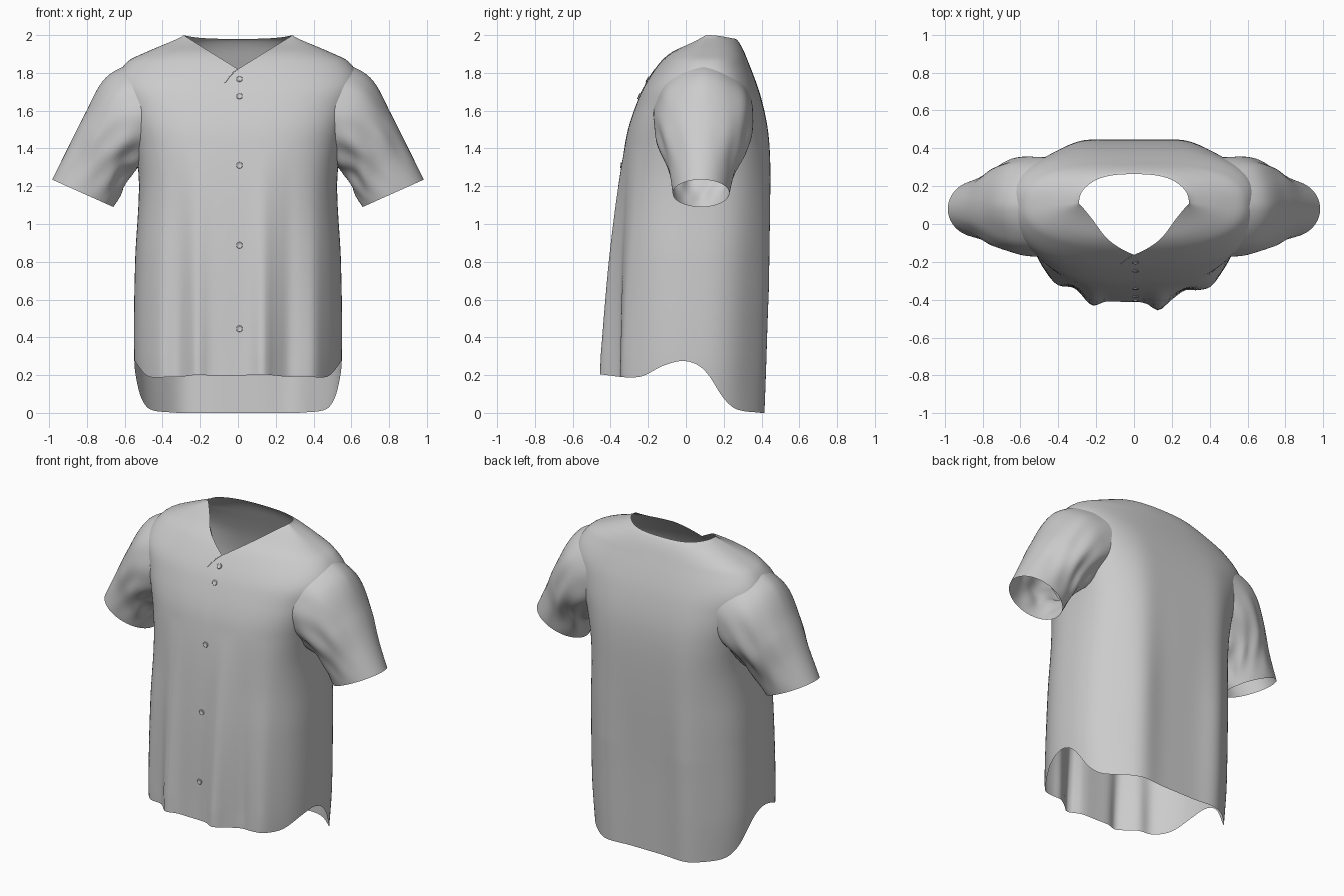
import bpy, bmesh, math
from mathutils import Vector

if "Cube" in bpy.data.objects:
    bpy.data.objects.remove(bpy.data.objects["Cube"])


def interp(pts, z):
    """Smooth (Hermite) interpolation through (z, value) pairs."""
    if z <= pts[0][0]:
        return pts[0][1]
    if z >= pts[-1][0]:
        return pts[-1][1]

    def slope(i):
        a, b = pts[max(i - 1, 0)], pts[min(i + 1, len(pts) - 1)]
        return (b[1] - a[1]) / (b[0] - a[0])
    for i in range(len(pts) - 1):
        (a, p), (b, q) = pts[i], pts[i + 1]
        if z <= b:
            h, u = b - a, (z - a) / (b - a)
            return (p * (1 + 2 * u) * (1 - u) ** 2 + q * u * u * (3 - 2 * u)
                    + h * slope(i) * u * (1 - u) ** 2 + h * slope(i + 1) * u * u * (u - 1))


# torso profiles by height: half width, front, back, side seam, squareness; hem by depth
WIDTH = [(0, .53), (.3, .55), (.8, .545), (1.2, .525), (1.4, .545), (1.6, .60), (1.75, .645),
         (1.86, .585), (1.915, .475), (1.985, .31), (2, .29)]
FRONT = [(.2, -.412), (.9, -.38), (1.445, -.32), (1.68, -.245), (1.825, -.16),
         (1.905, -.085), (1.96, .02), (2, .09)]
BACK = [(0, .405), (.5, .42), (1.13, .445), (1.44, .44), (1.66, .40), (1.87, .325),
        (1.97, .275), (2, .23)]
SEAM = [(0, .05), (1.2, .07), (1.7, .11), (2, .11)]
SQUARE = [(0, 2.5), (1, 2.6), (1.4, 2.9), (1.7, 2.9), (1.85, 2.5)]
HEM = [(-.47, .205), (-.25, .19), (-.12, .25), (-.02, .275), (.06, .255),
       (.12, .2), (.2, .08), (.27, .02), (.4, 0)]
# cloth folds: x, depth offset, width
FRONT_FOLDS = [(.13, -.05, .05), (-.22, -.04, .05), (.27, .03, .05), (-.32, .025, .05),
               (.41, -.03, .05), (-.42, -.02, .05)]
BACK_FOLDS = [(.3, .042, .12), (-.3, .042, .12)]


def torso_point(t, z):
    c, s = math.cos(t), math.sin(t)
    n = interp(SQUARE, z)
    c = math.copysign(abs(c) ** (2 / n), c)
    s = math.copysign(abs(s) ** (2 / n), s)
    yc = interp(SEAM, z)
    depth = yc - interp(FRONT, z) if s < 0 else interp(BACK, z) - yc
    x, y = interp(WIDTH, z) * c, yc + depth * s
    folds, top = (FRONT_FOLDS, 1.4) if s < 0 else (BACK_FOLDS, 1.75)
    fade = min(1, max(0, (top - z) / 1.1))
    for fx, amp, w in folds:
        y += amp * fade * abs(s) * math.exp(-((x - fx) / w) ** 2)
    return Vector((x, y, z))


def neck_height(t):
    if math.sin(t) > 0:
        return 1.98 + .02 * abs(math.cos(t)) ** 2.4
    lo, hi = 1.82, 2.0          # V neck: where the column meets the collar line
    for _ in range(30):
        m = (lo + hi) / 2
        if .29 * (m - 1.82) / .18 < abs(torso_point(t, m).x):
            lo = m
        else:
            hi = m
    return hi


def make_object(name, bm):
    me = bpy.data.meshes.new(name)
    for f in bm.faces:
        f.smooth = True
    bm.to_mesh(me)
    bm.free()
    ob = bpy.data.objects.new(name, me)
    bpy.context.collection.objects.link(ob)
    return ob


def loft(rings, flip=False):
    bm = bmesh.new()
    vs = [[bm.verts.new(p) for p in r] for r in rings]
    n = len(vs[0])
    for a, b in zip(vs, vs[1:]):
        for i in range(n):
            j = (i + 1) % n
            q = (a[i], a[j], b[j], b[i])
            bm.faces.new(q[::-1] if flip else q)
    return bm


# torso, from curved hem to neckline
COLS, ROWS = 160, 90
columns = []
for i in range(COLS):
    t = 2 * math.pi * i / COLS
    hem = interp(HEM, torso_point(t, .2).y)
    top = neck_height(t)
    columns.append([torso_point(t, hem + (top - hem) * (1 - (1 - k / ROWS) ** 1.3))
                    for k in range(ROWS + 1)])
bm = loft(list(zip(*columns)))
# armholes
holes = []
for f in bm.faces:
    p = f.calc_center_median()
    if abs(p.x) > .47 and ((p.y - .1) / .2) ** 2 + ((p.z - 1.58) / .21) ** 2 < 1:
        holes.append(f)
bmesh.ops.delete(bm, geom=holes, context='FACES')
make_object("jersey_body", bm)

# sleeves: outer x, z, inner x, z, front y, back y, inward bow
SLEEVE = [(.52, 1.872, .50, 1.34, -.17, .355, .08),
          (.70, 1.775, .54, 1.285, -.165, .355, .03),
          (.812, 1.58, .582, 1.24, -.13, .315, .0),
          (.902, 1.40, .62, 1.165, -.09, .26, 0),
          (.984, 1.235, .66, 1.09, -.07, .23, 0)]


def sleeve_ring(v, side):
    ox, oz, ix, iz, yf, yb, bow = (
        interp([(k, row[j]) for k, row in enumerate(SLEEVE)], v * 4) for j in range(7))
    ring = []
    for i in range(64):
        a = 2 * math.pi * i / 64
        wr = .04 * math.sin(math.pi * v) * (.5 - .5 * math.cos(a)) ** .7
        r = 1 + wr * (math.sin(7 * a + 5 * v) + .7 * math.sin(11 * a - 9 * v))
        c, s = r * math.cos(a), r * math.sin(a)
        x = (ox + ix) / 2 + (ox - ix) / 2 * c - bow * abs(s)
        ring.append((side * x, (yf + yb) / 2 + (yb - yf) / 2 * s,
                     (oz + iz) / 2 + (oz - iz) / 2 * c))
    return ring


for side, label in ((-1, "right"), (1, "left")):
    make_object(label + "_sleeve",
                loft([sleeve_ring(k / 32, side) for k in range(33)], side < 0))


def front_point(x, z):
    """Point on the front of the torso at x, z."""
    c = min(1, abs(x) / interp(WIDTH, z)) ** (interp(SQUARE, z) / 2)
    return torso_point(-math.acos(math.copysign(c, x)), z)


# placket edge below the V neck
cu = bpy.data.curves.new("placket_edge", 'CURVE')
cu.dimensions = '3D'
cu.bevel_depth = .002
sp = cu.splines.new('POLY')
sp.points.add(8)
for k, p in enumerate(sp.points):
    u = k / 8
    p.co = (*front_point(-.07 * u ** 1.2, 1.82 - .075 * u ** 1.6), 1)
bpy.context.collection.objects.link(bpy.data.objects.new("placket_edge", cu))

# buttons: dished discs lying on the front
PROFILE = [(.016, .001), (.017, .004), (.014, .007), (.011, .005), (.002, .004)]
for n, z in enumerate((1.765, 1.675, 1.31, .887, .445)):
    p = front_point(.008, z)
    up = front_point(.008, z + .02) - front_point(.008, z - .02)
    normal = Vector((1, 0, 0)).cross(up).normalized()
    bm = loft([[(r * math.cos(a * math.pi / 10), r * math.sin(a * math.pi / 10), h)
                for a in range(20)] for r, h in PROFILE])
    ob = make_object("button_%d" % (n + 1), bm)
    ob.location = p
    ob.rotation_euler = normal.to_track_quat('Z', 'Y').to_euler()
